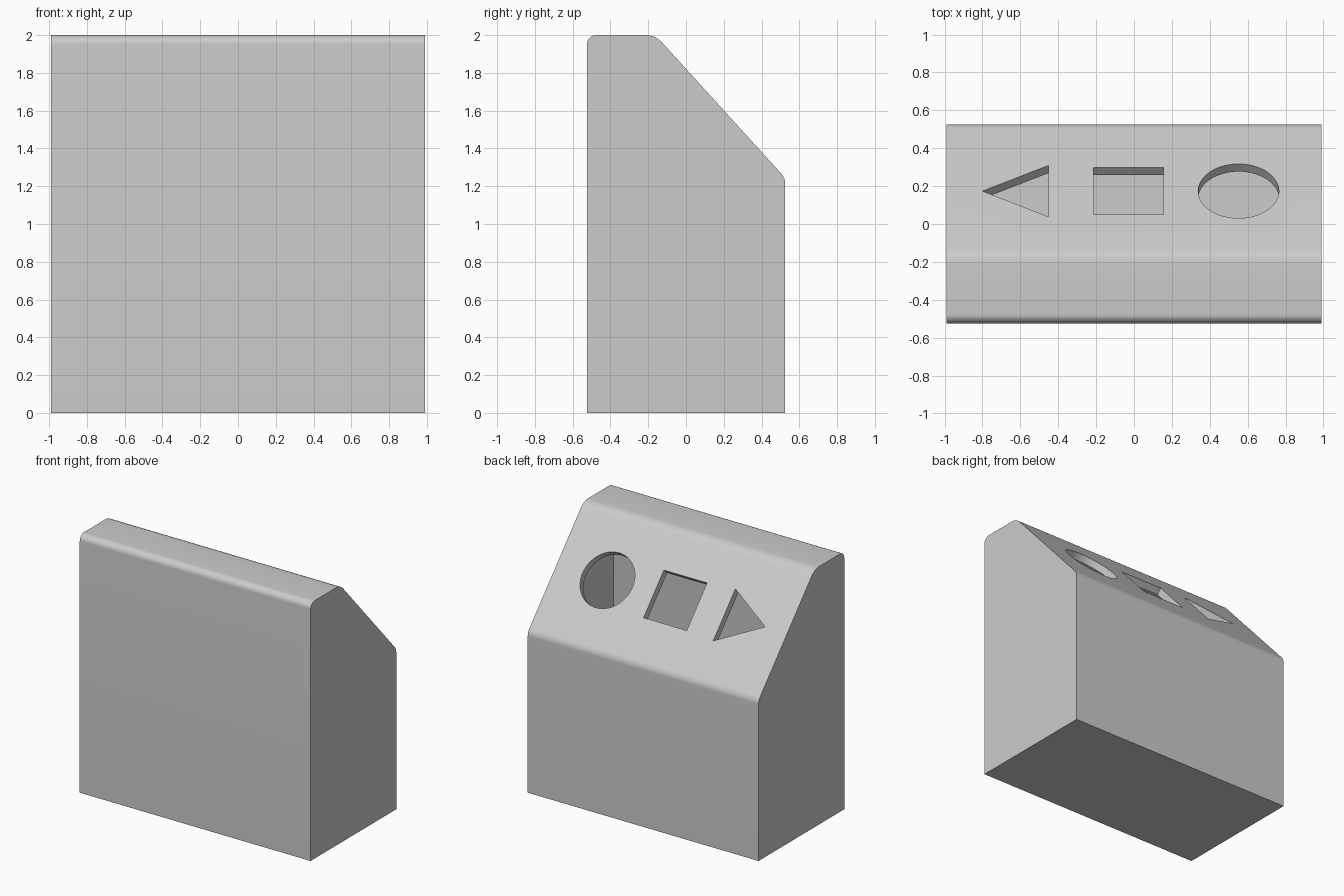
import bpy, bmesh, math
from mathutils import Vector

if "Cube" in bpy.data.objects:
    bpy.data.objects.remove(bpy.data.objects["Cube"])

HALF_W = 0.99
DEPTH = 0.055                      # depth of the hole rims
A = Vector((0, -0.162, 2.0))       # slope top corner
B = Vector((0, 0.525, 1.244))      # slope bottom corner
DOWN = (B - A).normalized()        # direction down the slope
N = Vector((0, -DOWN.z, DOWN.y))   # outward slope normal


def fillet(prev, p, nxt, r, n=8):
    """Points of an arc rounding corner p."""
    a, b = (prev - p).normalized(), (nxt - p).normalized()
    half = a.angle(b) / 2
    centre = p + (a + b).normalized() * (r / math.sin(half))
    t = r / math.tan(half)
    s, e = (p + a * t - centre).normalized(), (p + b * t - centre).normalized()
    return [centre + s.slerp(e, i / n) * r for i in range(n + 1)]


def prism(name, points, offset):
    """Closed prism from a planar outline pushed along offset."""
    bm = bmesh.new()
    low = [bm.verts.new(p) for p in points]
    high = [bm.verts.new(p + offset) for p in points]
    bm.faces.new(low)
    bm.faces.new(high)
    for i in range(len(low)):
        bm.faces.new((low[i - 1], low[i], high[i], high[i - 1]))
    bmesh.ops.recalc_face_normals(bm, faces=bm.faces[:])
    me = bpy.data.meshes.new(name)
    bm.to_mesh(me)
    bm.free()
    ob = bpy.data.objects.new(name, me)
    bpy.context.collection.objects.link(ob)
    return ob


# Body: side profile with rounded corners, extruded across the width
corners = [(-0.525, 0, 0), (-0.525, 2.0, 0.05), (A.y, A.z, 0.12),
           (B.y, B.z, 0.08), (0.525, 0, 0)]
pts = [Vector((-HALF_W, y, z)) for y, z, r in corners]
profile = []
for i, (_, _, r) in enumerate(corners):
    profile += fillet(pts[i - 1], pts[i], pts[(i + 1) % 5], r) if r else [pts[i]]
body = prism("sorter_box", profile, Vector((2 * HALF_W, 0, 0)))
bpy.context.view_layer.objects.active = body

# Shaped holes: centre x, radius, number of corners, start angle
mid = A + DOWN * ((0.174 - A.y) / DOWN.y)
for name, x, r, sides, start in [("triangle", -0.567, 0.233, 3, math.pi),
                                 ("square", -0.03, 0.185 * math.sqrt(2), 4, math.pi / 4),
                                 ("circle", 0.552, 0.213, 64, 0)]:
    angles = [start + i * math.tau / sides for i in range(sides)]
    outline = [mid + Vector((x + r * math.cos(a), 0, 0)) - DOWN * r * math.sin(a) - N * DEPTH
               for a in angles]
    cutter = prism(name + "_cutter", outline, N * (DEPTH + 0.2))
    cutter.hide_render = True
    mod = body.modifiers.new(name, 'BOOLEAN')
    mod.operation, mod.solver, mod.object = 'DIFFERENCE', 'EXACT', cutter
    bpy.ops.object.modifier_apply(modifier=mod.name)
    bpy.data.objects.remove(cutter)

# Open the pocket floors into the hollow box
bm = bmesh.new()
bm.from_mesh(body.data)
floors = [f for f in bm.faces if f.normal.dot(N) > 0.999
          and (f.calc_center_median() - A).dot(N) < -DEPTH * 0.9]
bmesh.ops.delete(bm, geom=floors, context='FACES')
bm.to_mesh(body.data)
bm.free()

# Smooth rounded corners, sharp edges elsewhere
body.select_set(True)
bpy.ops.object.shade_smooth_by_angle(angle=math.radians(30))
